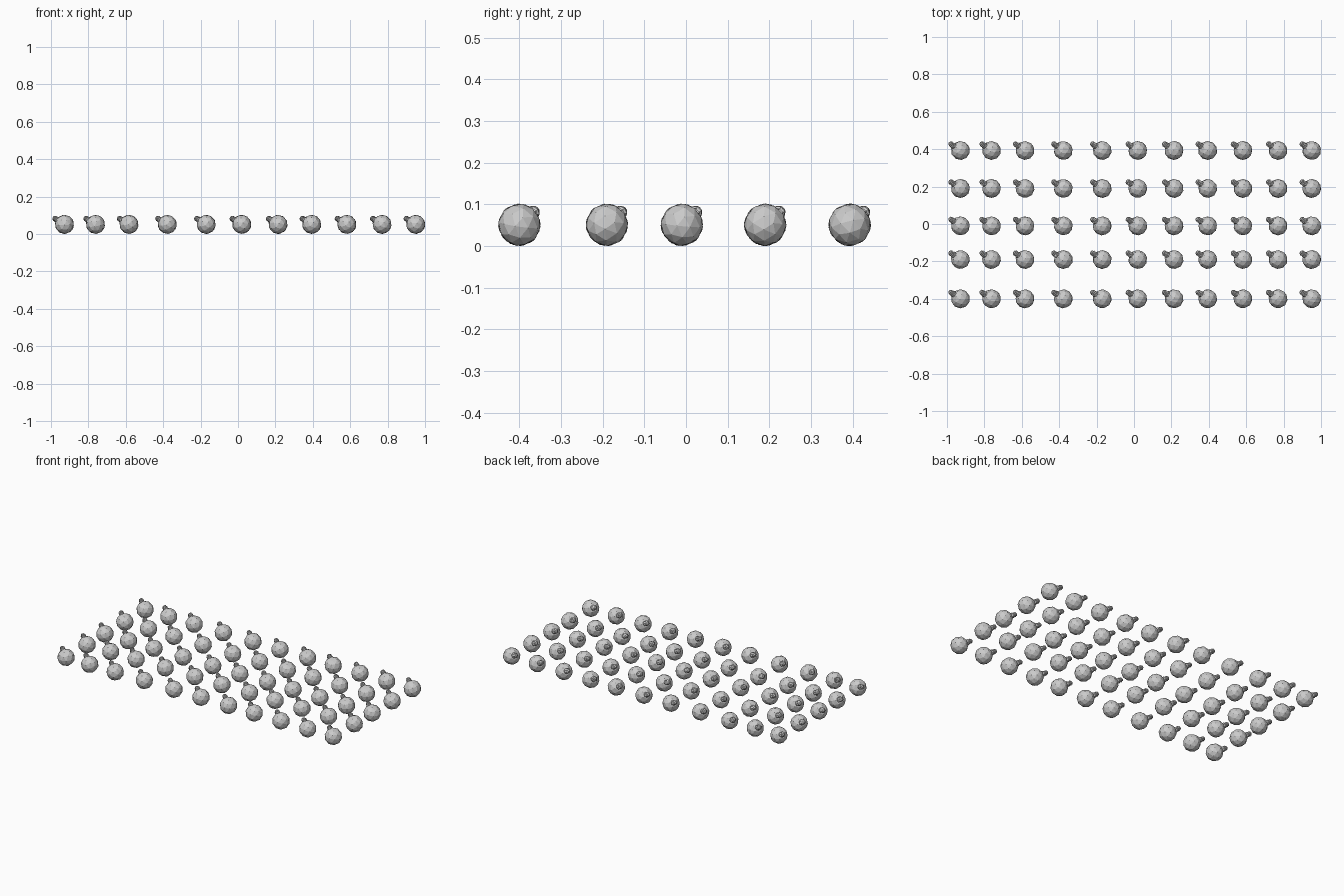
import bpy, bmesh, math, random
from mathutils import Matrix, Vector

if "Cube" in bpy.data.objects:
    bpy.data.objects.remove(bpy.data.objects["Cube"])

random.seed(4)
XS = [-0.928, -0.762, -0.583, -0.378, -0.17, 0.02, 0.214, 0.394, 0.582, 0.77, 0.95]
YS = [-0.4, -0.19, -0.01, 0.19, 0.393]
R = 0.05
AXIS = Vector((-0.74, 0.5, 0.45)).normalized()


def lathe(bm, profile, sides):
    """Capped surface of revolution about local z."""
    rings = [[bm.verts.new((r * math.cos(2 * math.pi * i / sides),
                            r * math.sin(2 * math.pi * i / sides), z))
              for i in range(sides)] for r, z in profile]
    for a, b in zip(rings, rings[1:]):
        for i in range(sides):
            j = (i + 1) % sides
            bm.faces.new((a[i], a[j], b[j], b[i]))
    bm.faces.new(rings[0][::-1])
    bm.faces.new(rings[-1])


# one faceted bulb: globe plus ridged screw cap
bm = bmesh.new()
bmesh.ops.create_icosphere(bm, subdivisions=2, radius=R * 1.02)
lathe(bm, [(0.017, 0.040), (0.017, 0.055), (0.012, 0.057), (0.016, 0.061),
           (0.012, 0.065), (0.016, 0.069), (0.012, 0.073), (0.012, 0.077),
           (0.006, 0.081)], 7)
mesh = bpy.data.meshes.new("bulb")
bm.to_mesh(mesh)
bm.free()

# grid of bulbs, each twisted about its own axis
tilt = AXIS.to_track_quat('Z', 'Y').to_matrix().to_4x4()
for i, x in enumerate(XS):
    for j, y in enumerate(YS):
        ob = bpy.data.objects.new(f"bulb_{i}_{j}", mesh)
        spin = Matrix.Rotation(random.uniform(0, 2 * math.pi), 4, 'Z')
        ob.matrix_world = Matrix.Translation((x, y, 0.051)) @ tilt @ spin
        bpy.context.collection.objects.link(ob)
